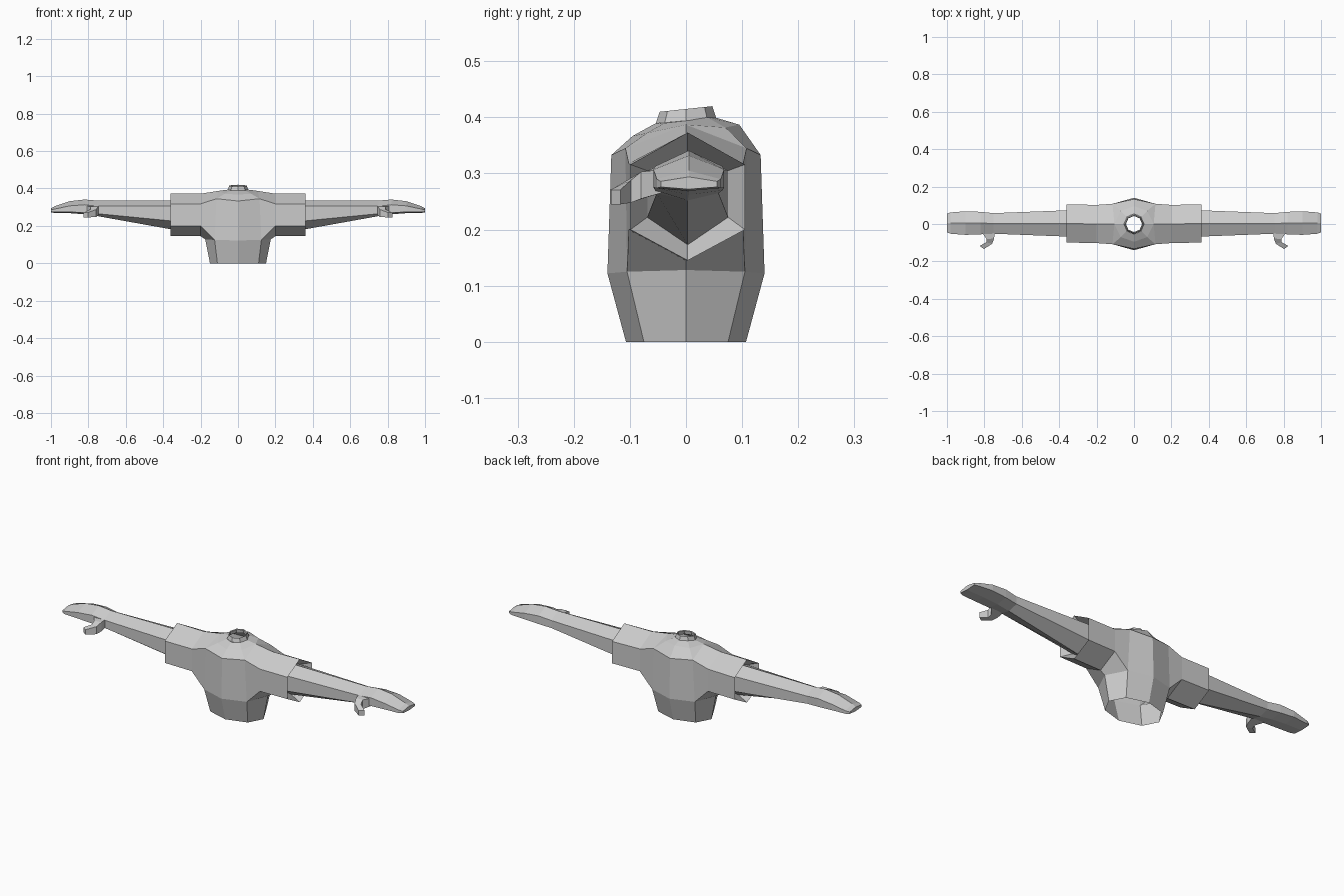
import bpy, bmesh

if "Cube" in bpy.data.objects:
    bpy.data.objects.remove(bpy.data.objects["Cube"])


def make(name, build):
    """Build one half (+x) with bmesh and mirror it."""
    bm = bmesh.new()
    build(bm)
    bmesh.ops.remove_doubles(bm, verts=bm.verts, dist=0.0005)
    bmesh.ops.recalc_face_normals(bm, faces=bm.faces)
    me = bpy.data.meshes.new(name)
    bm.to_mesh(me)
    bm.free()
    ob = bpy.data.objects.new(name, me)
    bpy.context.collection.objects.link(ob)
    mod = ob.modifiers.new("mirror", 'MIRROR')
    mod.use_clip = True
    return ob


def face(bm, *pts):
    bm.faces.new([bm.verts.new(p) for p in pts])


def loft(bm, rings, closed=True):
    n = len(rings[0])
    for r, s in zip(rings, rings[1:]):
        for i in range(n if closed else n - 1):
            j = (i + 1) % n
            face(bm, r[i], r[j], s[j], s[i])


def hexagon(x, top, y, zu, zl, bot, yc=0.003):
    return [(x, yc, top), (x, yc + y, zu), (x, yc + y, zl),
            (x, yc, bot), (x, yc - y, zl), (x, yc - y, zu)]


SLEEVE = hexagon(0.20, 0.372, 0.102, 0.318, 0.20, 0.145, 0)
CUFF = hexagon(0.36, 0.373, 0.102, 0.316, 0.20, 0.145)
CUFF_IN = hexagon(0.31, 0.337, 0.072, 0.305, 0.222, 0.173)


# Shirt: waist, chest and shoulders, open at the hem and the neck
def shirt(bm):
    for s in (-1, 1):
        lift = 0.01 if s > 0 else 0
        top, up, low, bot = SLEEVE[0], *((SLEEVE[1], SLEEVE[2]) if s > 0
                                         else (SLEEVE[5], SLEEVE[4])), SLEEVE[3]
        a = [(0, s*.107, 0), (0, s*.14, .122), (0, s*.133, .333), (0, s*.095, .367 + 2*lift)]
        b = [(.11, s*.075, 0), (.125, s*.105, .125), (.115, s*.108, .345), (.07, s*.07, .372 + lift)]
        c = [(.15, 0, 0), (.175, 0, .128)]
        ridge = (.105, 0, .387)
        n = [(0, s*.055, .389 + lift), (.038, s*.038, .39 + lift), (.053, 0, .394)]
        loft(bm, [a, b], closed=False)
        loft(bm, [b[:2], c], closed=False)
        face(bm, b[1], c[1], bot, low)
        face(bm, b[1], low, up, b[2])
        face(bm, b[2], up, top, ridge)
        face(bm, b[2], ridge, b[3])
        face(bm, a[3], b[3], n[1], n[0])
        face(bm, b[3], ridge, n[2], n[1])
    # sleeve with a recessed cuff
    loft(bm, [SLEEVE, CUFF, CUFF_IN])


# Collar ring around the open neck
def collar(bm):
    def ring(r, z, tilt):
        return [(r*x, r*y, z + tilt*y) for x, y in
                ((0, -1), (.7, -.7), (1, 0), (.7, .7), (0, 1))]
    loft(bm, [ring(.054, .394, .005), ring(.047, .415, .005),
              ring(.043, .412, .005), ring(.046, .394, .005)], closed=False)


# Arm tapering into a mitten hand
def arm(bm):
    rings = [CUFF_IN,
             hexagon(.75, .335, .055, .305, .265, .252),
             hexagon(.82, .341, .060, .313, .270, .262, .005),
             hexagon(.90, .332, .063, .307, .275, .268, .005),
             hexagon(.98, .305, .057, .290, .274, .269, .005),
             hexagon(1.0, .294, .050, .286, .276, .272, .005)]
    loft(bm, rings)
    face(bm, *rings[-1])


# Hooked thumb pointing forward and out
def thumb(bm):
    rows = [(.745, -.045, .815, -.045, .265, .307),
            (.748, -.078, .788, -.080, .255, .303),
            (.758, -.105, .790, -.098, .248, .288),
            (.802, -.134, .825, -.117, .245, .271)]
    rings = [[(ax, ay, lo), (bx, by, lo), (bx, by, hi), (ax, ay, hi)]
             for ax, ay, bx, by, lo, hi in rows]
    loft(bm, rings)
    face(bm, *rings[-1])


make("shirt", shirt)
make("collar", collar)
make("arms", arm)
make("thumbs", thumb)
